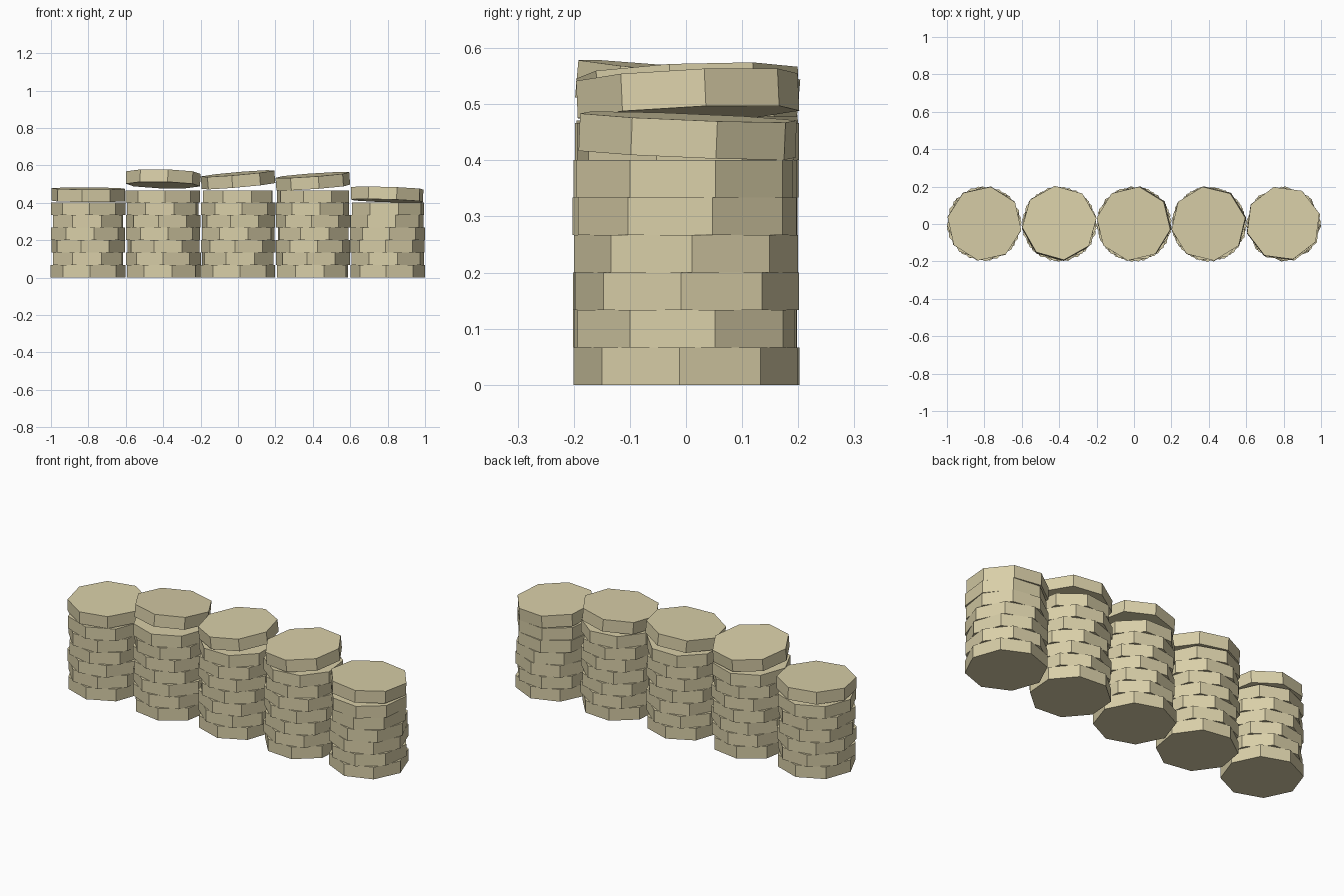
import bpy, math, random
from mathutils import Matrix, Vector

if "Cube" in bpy.data.objects:
    bpy.data.objects.remove(bpy.data.objects["Cube"])

random.seed(4)
RADIUS, THICK, SIDES = 0.2, 0.0667, 8

tan = bpy.data.materials.new("pale_tan")
tan.diffuse_color = (0.69, 0.62, 0.39, 1)
tan.use_nodes = True
tan.node_tree.nodes["Principled BSDF"].inputs["Base Color"].default_value = tan.diffuse_color


def disc(name, x, y, z, phase, slope_x=0.0, slope_y=0.0):
    """Octagonal disc centred at x, y, z; phase in degrees, slopes as dz/dx and dz/dy."""
    bpy.ops.mesh.primitive_cylinder_add(vertices=SIDES, radius=RADIUS, depth=THICK)
    ob = bpy.context.object
    ob.name = name
    ob.data.materials.append(tan)
    normal = Vector((-slope_x, -slope_y, 1)).normalized()
    tilt = Vector((0, 0, 1)).rotation_difference(normal).to_matrix().to_4x4()
    spin = Matrix.Rotation(math.radians(phase), 4, 'Z')
    ob.matrix_world = Matrix.Translation((x, y, z)) @ tilt @ spin


# Each stack: x, turn of every flat disc from the bottom up,
# then centre height, turn and slopes of the loose disc on top
stacks = [
    (-0.8, (3, 21, 34, 9, 21, 2), (0.443, 35, -0.005, 0.03)),
    (-0.4, (13, 44, 30, 8, 38, 17, 3), (0.528, 7, -0.025, -0.09)),
    (0.0, (4, 27, 40, 15, 33, 6, 22), (0.523, 36, 0.085, 0.04)),
    (0.4, (18, 36, 7, 25, 42, 12, 30), (0.515, 9, 0.07, 0.045)),
    (0.8, (-3, 15, -3, 3, 13, 16), (0.444, 15, -0.03, -0.04)),
]

for s, (x, turns, (top_z, top_turn, sx, sy)) in enumerate(stacks, 1):
    # flat discs with a slight sideways wobble
    for i, turn in enumerate(turns):
        wobble = random.uniform(-0.003, 0.003)
        disc(f"stack_{s}_disc_{i + 1}", x + wobble, -wobble, (i + 0.5) * THICK, turn)
    # tilted disc resting on top
    disc(f"stack_{s}_top_disc", x - 0.003 * (s == 5), 0.003, top_z, top_turn, sx, sy)
